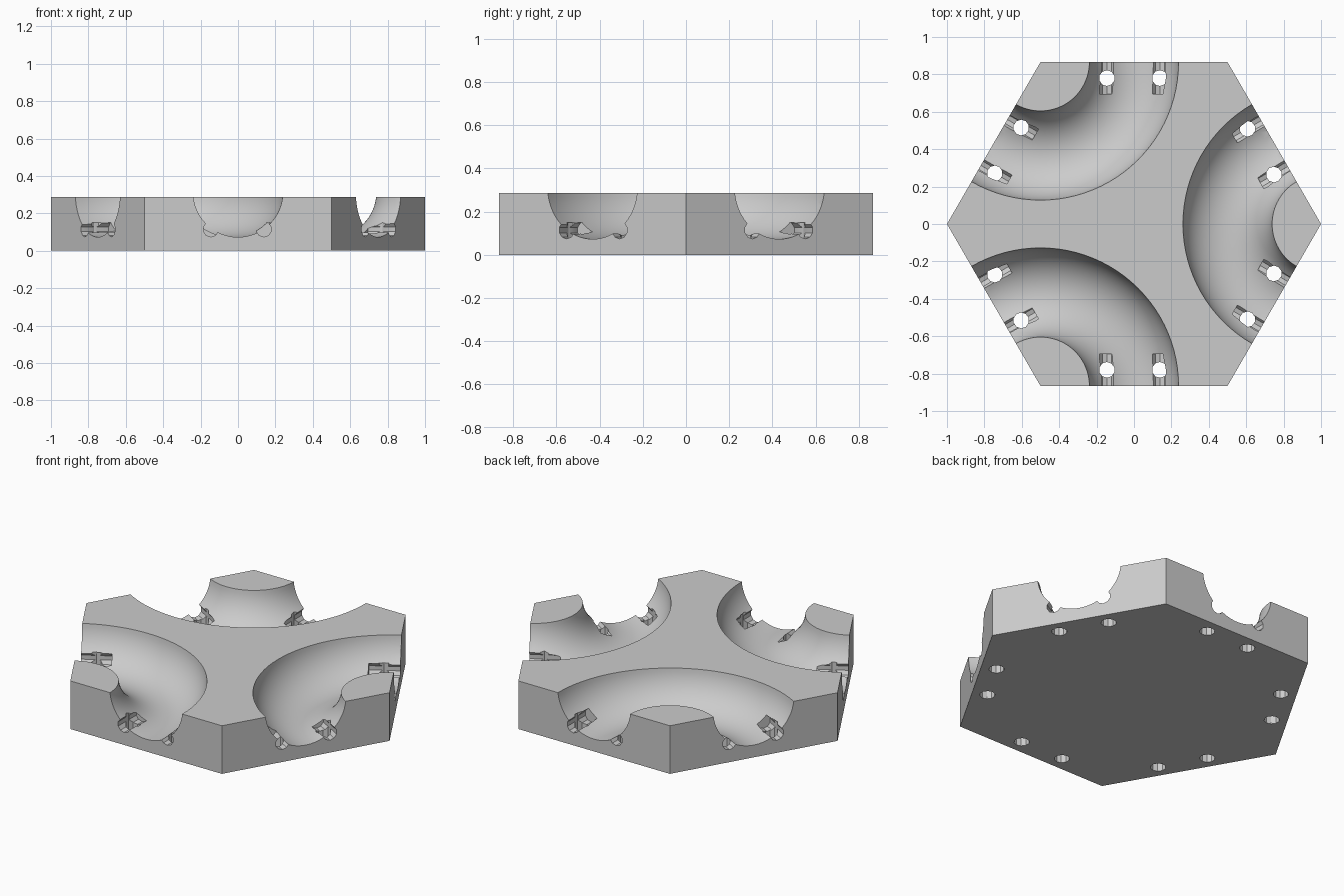
import bpy
import bmesh
from math import pi, cos, sin, radians
from mathutils import Matrix, Vector

HEIGHT = 0.287
GROOVE_Z = 0.313
GROOVE_R = 0.24

cube = bpy.data.objects.get("Cube")
if cube:
    bpy.data.objects.remove(cube, do_unlink=True)

# Single plain grey material
grey = bpy.data.materials.new("plain_grey")
grey.use_nodes = True
colour = (0.6, 0.6, 0.6, 1)
grey.diffuse_color = colour
grey.node_tree.nodes["Principled BSDF"].inputs["Base Color"].default_value = colour


def finish(name, bm):
    bmesh.ops.recalc_face_normals(bm, faces=bm.faces)
    mesh = bpy.data.meshes.new(name)
    bm.to_mesh(mesh)
    bm.free()
    mesh.materials.append(grey)
    obj = bpy.data.objects.new(name, mesh)
    bpy.context.collection.objects.link(obj)
    return obj


def cylinder(bm, radius, depth, sides, matrix):
    bmesh.ops.create_cone(bm, cap_ends=True, segments=sides, radius1=radius,
                          radius2=radius, depth=depth, matrix=matrix)


def cut(target, cutter):
    cutter.hide_render = True
    mod = target.modifiers.new("cut", 'BOOLEAN')
    mod.operation = 'DIFFERENCE'
    mod.solver = 'EXACT'
    mod.use_self = True
    mod.object = cutter
    bpy.context.view_layer.objects.active = target
    bpy.ops.object.modifier_apply(modifier=mod.name)
    bpy.data.objects.remove(cutter, do_unlink=True)


# Hexagonal block with corners on the x axis
bm = bmesh.new()
bottom = [bm.verts.new((cos(k * pi / 3), sin(k * pi / 3), 0)) for k in range(6)]
base = bm.faces.new(bottom)
ext = bmesh.ops.extrude_face_region(bm, geom=[base])
bmesh.ops.translate(bm, vec=(0, 0, HEIGHT),
                    verts=[v for v in ext["geom"] if isinstance(v, bmesh.types.BMVert)])
tile = finish("hexagon_tile", bm)

# Curved channels: a ring around every second corner
for k in range(3):
    angle = k * 2 * pi / 3
    bm = bmesh.new()
    ring = []
    for j in range(64):
        a = 2 * pi * j / 64
        ring.append(bm.verts.new((0.5 + GROOVE_R * cos(a), 0, GROOVE_Z + GROOVE_R * sin(a))))
    edges = [bm.edges.new((ring[j], ring[j - 1])) for j in range(64)]
    bmesh.ops.spin(bm, geom=ring + edges, cent=(0, 0, 0), axis=(0, 0, 1),
                   angle=2 * pi, steps=96, use_merge=True)
    bmesh.ops.remove_doubles(bm, verts=bm.verts, dist=0.0001)
    bmesh.ops.translate(bm, verts=bm.verts, vec=(cos(angle), sin(angle), 0))
    cut(tile, finish("channel_cutter", bm))

# Peg sockets: a level bore in from each edge, and a drilled hole down through it
bores, drills = bmesh.new(), bmesh.new()
for k in range(3):
    angle = k * 2 * pi / 3
    corner = Vector((cos(angle), sin(angle), 0))
    for side in (-1, 1):
        along = Matrix.Rotation(angle + side * radians(120), 3, 'Z') @ Vector((1, 0, 0))
        inward = Matrix.Rotation(-side * pi / 2, 3, 'Z') @ along
        if inward.dot(corner) > 0:
            inward = -inward
        for offset in (0.355, 0.638):
            edge = corner + along * offset
            turn = inward.to_track_quat('Z', 'Y').to_matrix().to_4x4()
            bore_at = edge + inward * 0.06 + Vector((0, 0, 0.115))
            cylinder(bores, 0.041, 0.22, 10, Matrix.Translation(bore_at) @ turn)
            drill_at = edge + inward * 0.086 + Vector((0, 0, 0.05))
            cylinder(drills, 0.042, 0.2, 10, Matrix.Translation(drill_at))
cut(tile, finish("bore_cutter", bores))
cut(tile, finish("drill_cutter", drills))

# Smooth channels, crisp edges
bpy.ops.object.select_all(action='DESELECT')
tile.select_set(True)
bpy.context.view_layer.objects.active = tile
bpy.ops.object.shade_smooth_by_angle(angle=radians(30))
